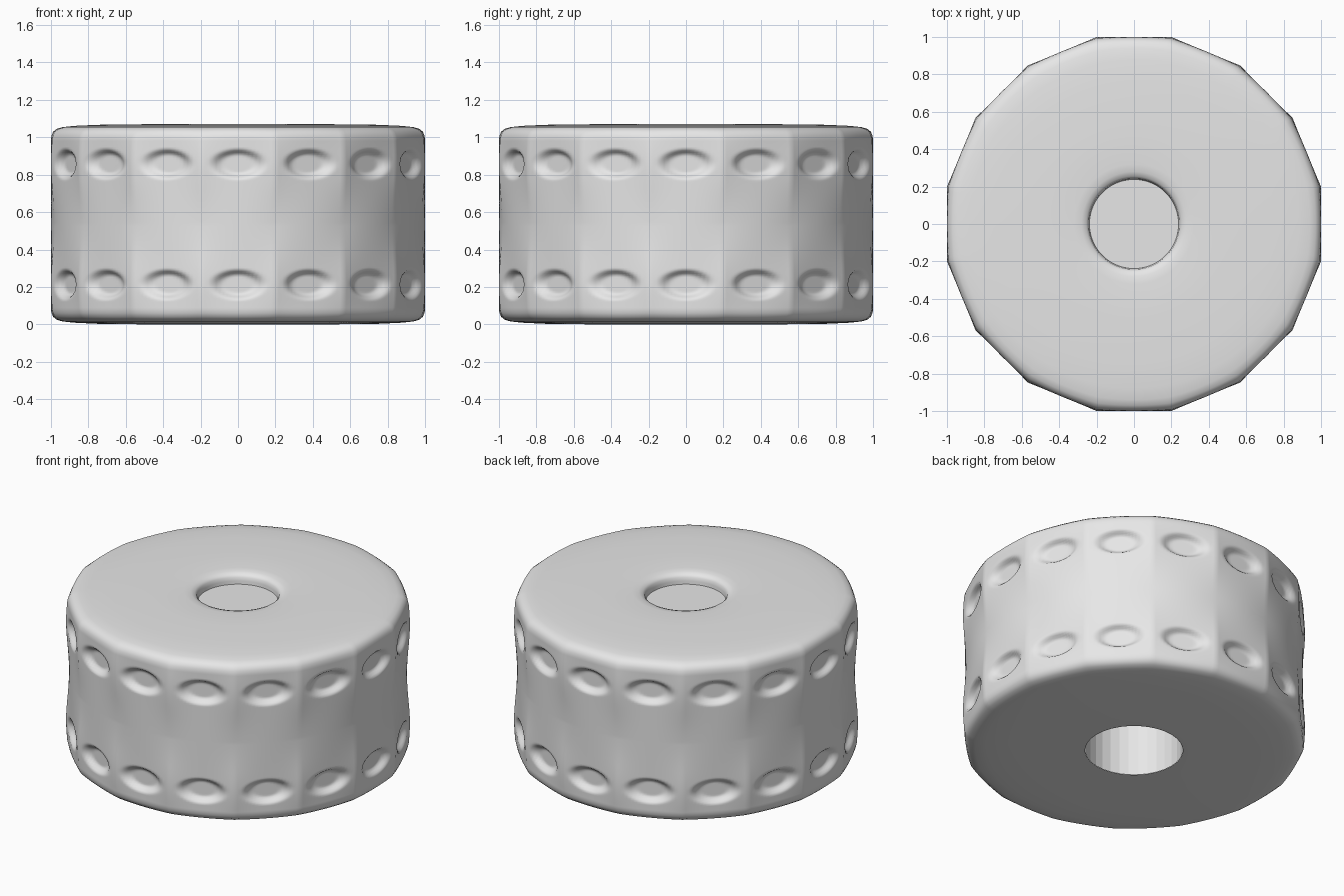
import bpy, bmesh, math

cube = bpy.data.objects.get("Cube")
if cube:
    bpy.data.objects.remove(cube)

HEIGHT = 1.07
SIDES = 16                    # dimples in each row
SEGMENTS = SIDES * 20
ROWS = (0.213, 0.857)         # heights of the dimple rows
DIMPLE_W, DIMPLE_H, DEPTH = 0.145, 0.08, 0.035
HOLE_R, HOLE_DEPTH = 0.29, 0.75

grey = bpy.data.materials.new("light_grey")
grey.use_nodes = True
grey.diffuse_color = (0.8, 0.8, 0.8, 1)
grey.node_tree.nodes["Principled BSDF"].inputs["Base Color"].default_value = (0.8, 0.8, 0.8, 1)


def smoothstep(a, b, x):
    t = min(max((x - a) / (b - a), 0), 1)
    return t * t * (3 - 2 * t)


def wheel_radius(r, z, angle):
    """Swell the two bands into flats and press an oval dimple into each flat."""
    step = math.tau / SIDES
    phi = (angle + step / 2) % step - step / 2
    rim = smoothstep(0.88, 1.0, r)
    band = max(math.exp(-((z - c) / 0.2) ** 2) for c in ROWS)
    r *= 1 + rim * band * (1 / math.cos(phi) - 1)
    for c in ROWS:
        d = math.hypot(math.sin(phi) / DIMPLE_W, (z - c) / DIMPLE_H)
        r -= rim * DEPTH * (1 - smoothstep(0.6, 1.05, d))
    return r


def lathe(name, profile, segments, shape=lambda r, z, a: r):
    """Turn a profile about z; a zero radius makes a closing point."""
    bm = bmesh.new()
    rings = []
    for r, z in profile:
        if r == 0:
            rings.append([bm.verts.new((0, 0, z))] * segments)
            continue
        ring = []
        for i in range(segments):
            a = math.tau * i / segments
            rr = shape(r, z, a)
            ring.append(bm.verts.new((rr * math.cos(a), rr * math.sin(a), z)))
        rings.append(ring)
    for low, high in zip(rings, rings[1:]):
        for i in range(segments):
            j = (i + 1) % segments
            corners = dict.fromkeys((low[i], low[j], high[j], high[i]))
            bm.faces.new(list(corners))
    mesh = bpy.data.meshes.new(name)
    bm.to_mesh(mesh)
    bm.free()
    mesh.materials.append(grey)
    obj = bpy.data.objects.new(name, mesh)
    bpy.context.collection.objects.link(obj)
    return obj


# Wheel: flat base, softly rounded rims, dimpled wall and shallow top recess
rim = [(0.5, 1.07), (0.75, 1.067), (0.88, 1.061), (0.94, 1.054),
       (0.97, 1.045), (0.988, 1.03), (0.997, 1.01)]
wall = [(1.0, 0.08 + (HEIGHT - 0.16) * i / 90) for i in range(91)]
base = [(HOLE_R, 0)] + [(r, HEIGHT - z) for r, z in rim]
recess = [(0.32, 1.07), (0.28, 1.066), (0.255, 1.057), (0.243, 1.043),
          (0.24, 1.02), (0.238, 1.0), (0.23, 1.0), (0, 1.0)]
wheel = lathe("wheel_body", base + wall + rim[::-1] + recess, SEGMENTS, wheel_radius)

# Axle socket: faceted blind hole opening underneath
lathe("axle_socket", [(0, HOLE_DEPTH), (HOLE_R, HOLE_DEPTH), (HOLE_R, 0)], 32)

bpy.ops.object.select_all(action='DESELECT')
wheel.select_set(True)
bpy.context.view_layer.objects.active = wheel
bpy.ops.object.shade_smooth_by_angle(angle=math.radians(50))
